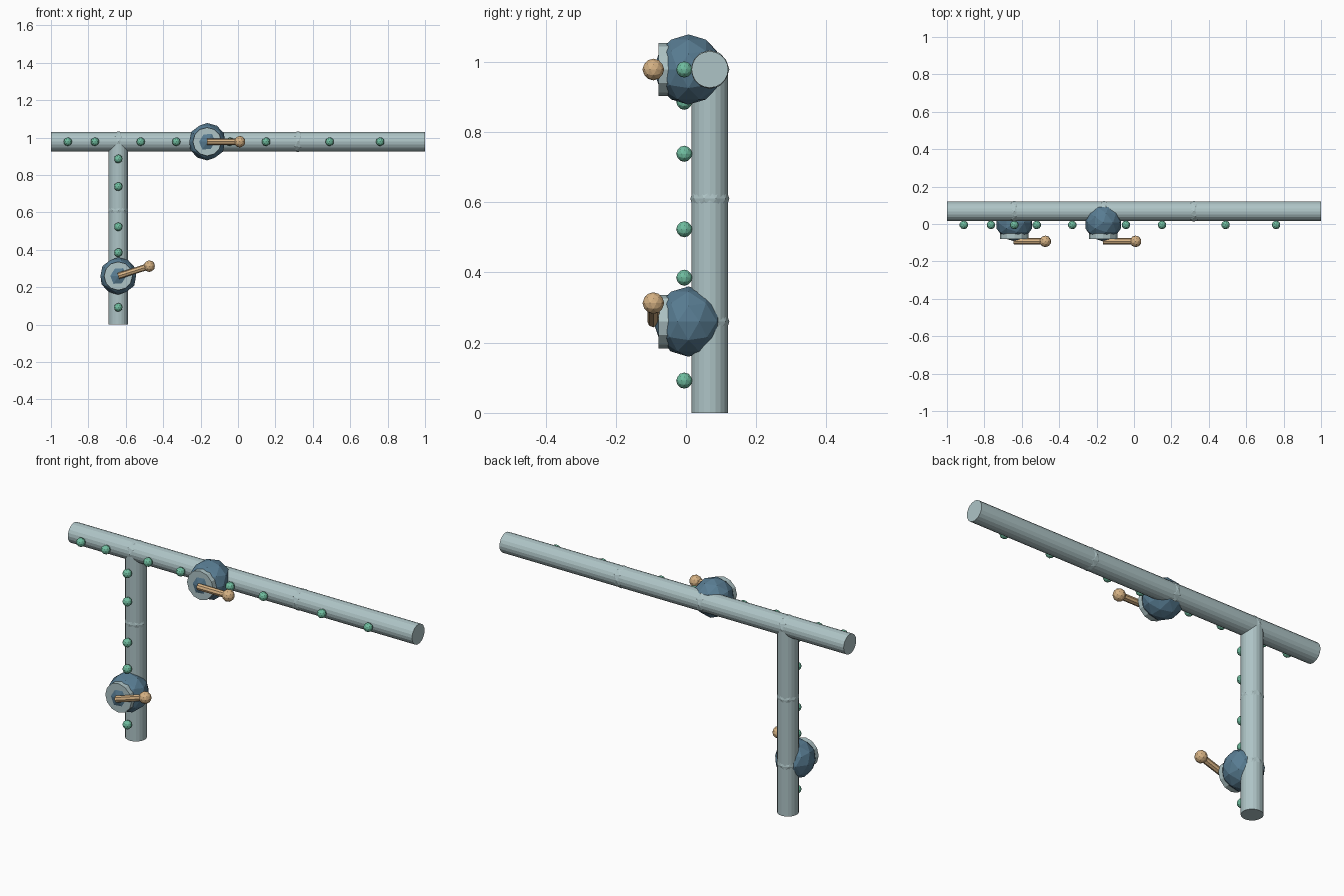
import bpy
from math import radians, cos, sin
from mathutils import Vector

if "Cube" in bpy.data.objects:
    bpy.data.objects.remove(bpy.data.objects["Cube"])


def material(name, rgb):
    # sRGB 0-255 to linear
    lin = [((c / 255 + 0.055) / 1.055) ** 2.4 for c in rgb]
    m = bpy.data.materials.new(name)
    m.diffuse_color = (*lin, 1)
    m.use_nodes = True
    m.node_tree.nodes["Principled BSDF"].inputs["Base Color"].default_value = m.diffuse_color
    return m


STEEL = material("pale_steel", (174, 196, 198))
BLUE = material("slate_blue", (88, 124, 146))
GREEN = material("sea_green", (112, 190, 160))
TAN = material("tan_wood", (214, 178, 132))


def finish(name, mat):
    ob = bpy.context.object
    ob.name = name
    ob.data.materials.append(mat)
    return ob


def rod(name, a, b, r, sides, mat):
    # straight cylinder between two points
    a, b = Vector(a), Vector(b)
    bpy.ops.mesh.primitive_cylinder_add(
        vertices=sides, radius=r, depth=(b - a).length, location=(a + b) / 2,
        rotation=(b - a).to_track_quat('Z', 'Y').to_euler())
    return finish(name, mat)


def ball(name, loc, r, mat):
    # faceted 80-face ball
    bpy.ops.mesh.primitive_ico_sphere_add(subdivisions=2, radius=r, location=loc)
    return finish(name, mat)


PIPE_Y, PIPE_R, BAR_Z, POST_X = 0.068, 0.052, 0.978, -0.64

# Pipes: long crossbar and the post below it
rod("crossbar_pipe", (-1, PIPE_Y, BAR_Z), (1, PIPE_Y, BAR_Z), PIPE_R, 20, STEEL)
rod("post_pipe", (POST_X, PIPE_Y, 0), (POST_X, PIPE_Y, BAR_Z), PIPE_R, 20, STEEL)

# Joint balls barely swelling out of the pipes
for x in (POST_X, -0.16, 0.32):
    ball("crossbar_joint", (x, PIPE_Y, BAR_Z), 0.0555, STEEL)
for z in (0.26, 0.61):
    ball("post_joint", (POST_X, PIPE_Y, z), 0.0555, STEEL)

# Small beads along the front of both pipes
for x in (-0.91, -0.765, -0.52, -0.33, -0.043, 0.15, 0.49, 0.76):
    ball("crossbar_bead", (x, -0.005, BAR_Z), 0.023, GREEN)
for z in (0.092, 0.385, 0.523, 0.738, 0.886):
    ball("post_bead", (POST_X, -0.005, z), 0.023, GREEN)


def valve(prefix, x, z, angle):
    # body, front disc, lever and knob
    ball(prefix + "_valve_body", (x, 0.007, z), 0.1, BLUE)
    rod(prefix + "_valve_disc", (x, -0.045, z), (x, -0.079, z), 0.076, 12, STEEL)
    a = radians(angle)
    tip = (x + 0.174 * cos(a), -0.093, z + 0.174 * sin(a))
    rod(prefix + "_valve_lever", (x, -0.093, z), tip, 0.017, 8, TAN)
    ball(prefix + "_valve_knob", tip, 0.031, TAN)


valve("crossbar", -0.165, BAR_Z, 0)
valve("post", POST_X, 0.26, 17.6)
